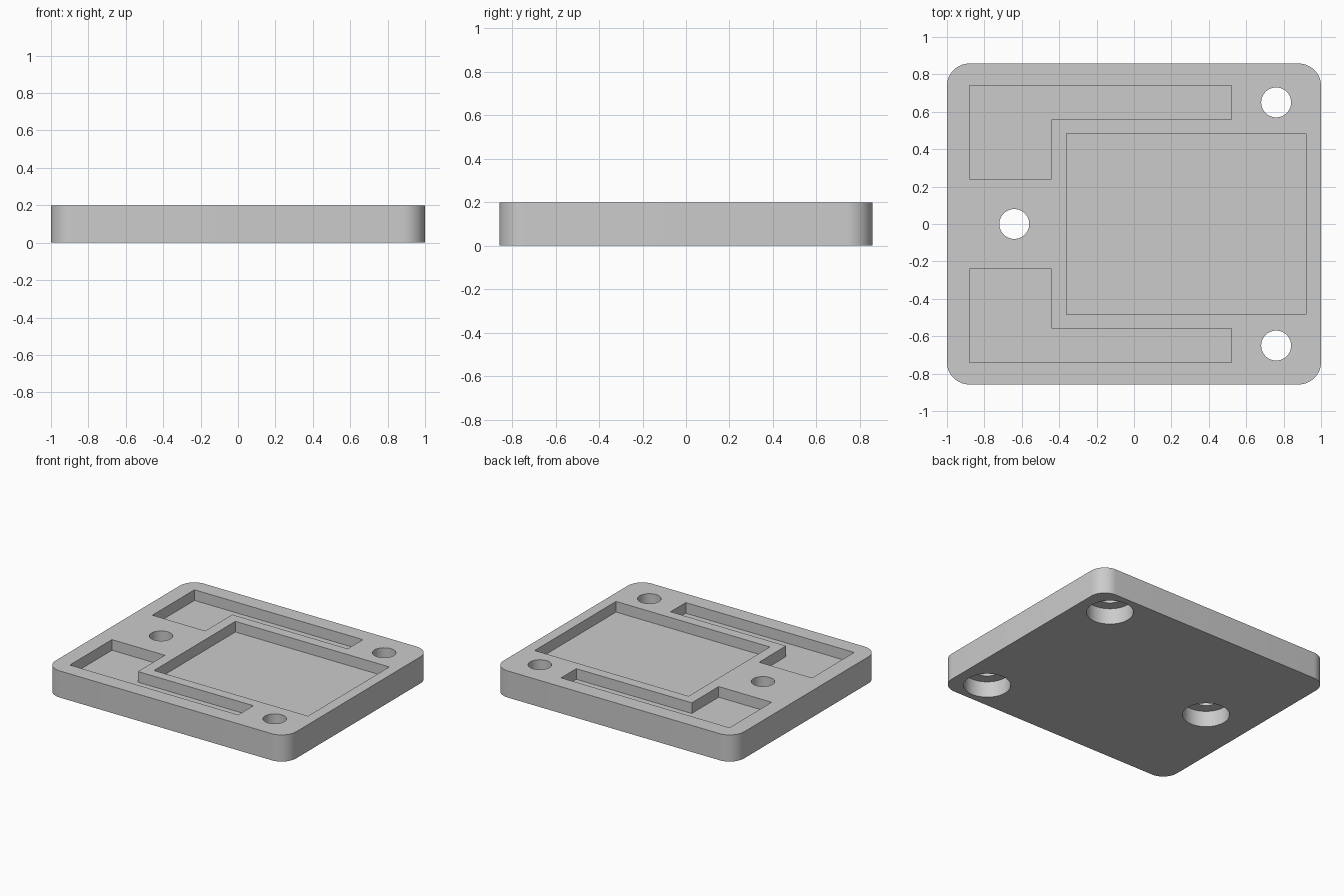
import bpy
import math

cube = bpy.data.objects.get("Cube")
if cube:
    bpy.data.objects.remove(cube, do_unlink=True)

HALF_X, HALF_Y, HEIGHT, CORNER = 1.0, 0.858, 0.2, 0.12
POCKET_FLOOR = 0.12
HOLES = [(-0.64, 0.0), (0.76, 0.65), (0.76, -0.65)]

grey = bpy.data.materials.new("plain_grey")
grey.use_nodes = True
colour = (0.6, 0.6, 0.6, 1)
grey.diffuse_color = colour
grey.node_tree.nodes["Principled BSDF"].inputs["Base Color"].default_value = colour


def prism(name, outline, z0, z1):
    """Extrude a counter-clockwise outline from z0 to z1."""
    n = len(outline)
    verts = [(x, y, z) for z in (z0, z1) for x, y in outline]
    faces = [list(range(n))[::-1], list(range(n, 2 * n))]
    faces += [[i, (i + 1) % n, n + (i + 1) % n, n + i] for i in range(n)]
    mesh = bpy.data.meshes.new(name)
    mesh.from_pydata(verts, [], faces)
    mesh.materials.append(grey)
    obj = bpy.data.objects.new(name, mesh)
    bpy.context.collection.objects.link(obj)
    return obj


def arc(cx, cy, r, start, sweep, steps):
    return [(cx + r * math.cos(start + sweep * i / steps),
             cy + r * math.sin(start + sweep * i / steps)) for i in range(steps + 1)]


def disc(cx, cy, r):
    return arc(cx, cy, r, 0, math.tau, 48)[:-1]


# Rounded base plate
outline = []
for k, (sx, sy) in enumerate([(1, 1), (-1, 1), (-1, -1), (1, -1)]):
    outline += arc(sx * (HALF_X - CORNER), sy * (HALF_Y - CORNER), CORNER,
                   k * math.pi / 2, math.pi / 2, 12)
plate = prism("base_plate", outline, 0, HEIGHT)

# Square pocket and the mirrored pair of L-shaped pockets
square = [(-0.36, -0.483), (0.92, -0.483), (0.92, 0.483), (-0.36, 0.483)]
ell = [(-0.88, 0.24), (-0.44, 0.24), (-0.44, 0.56),
       (0.52, 0.56), (0.52, 0.74), (-0.88, 0.74)]
ell_mirrored = [(x, -y) for x, y in reversed(ell)]
cutters = [prism("pocket_cutter", shape, POCKET_FLOOR, HEIGHT + 0.1)
           for shape in (square, ell, ell_mirrored)]

# Through holes, each with a wide counterbore from below
for x, y in HOLES:
    cutters.append(prism("counterbore_cutter", disc(x, y, 0.16), -0.1, 0.12))
    cutters.append(prism("hole_cutter", disc(x, y, 0.08), -0.2, HEIGHT + 0.2))

bpy.ops.object.select_all(action='DESELECT')
plate.select_set(True)
bpy.context.view_layer.objects.active = plate
for cutter in cutters:
    mod = plate.modifiers.new("cut", 'BOOLEAN')
    mod.operation = 'DIFFERENCE'
    mod.solver = 'EXACT'
    mod.object = cutter
    bpy.ops.object.modifier_apply(modifier=mod.name)
    bpy.data.objects.remove(cutter, do_unlink=True)

bpy.ops.object.shade_smooth_by_angle(angle=math.radians(30))
